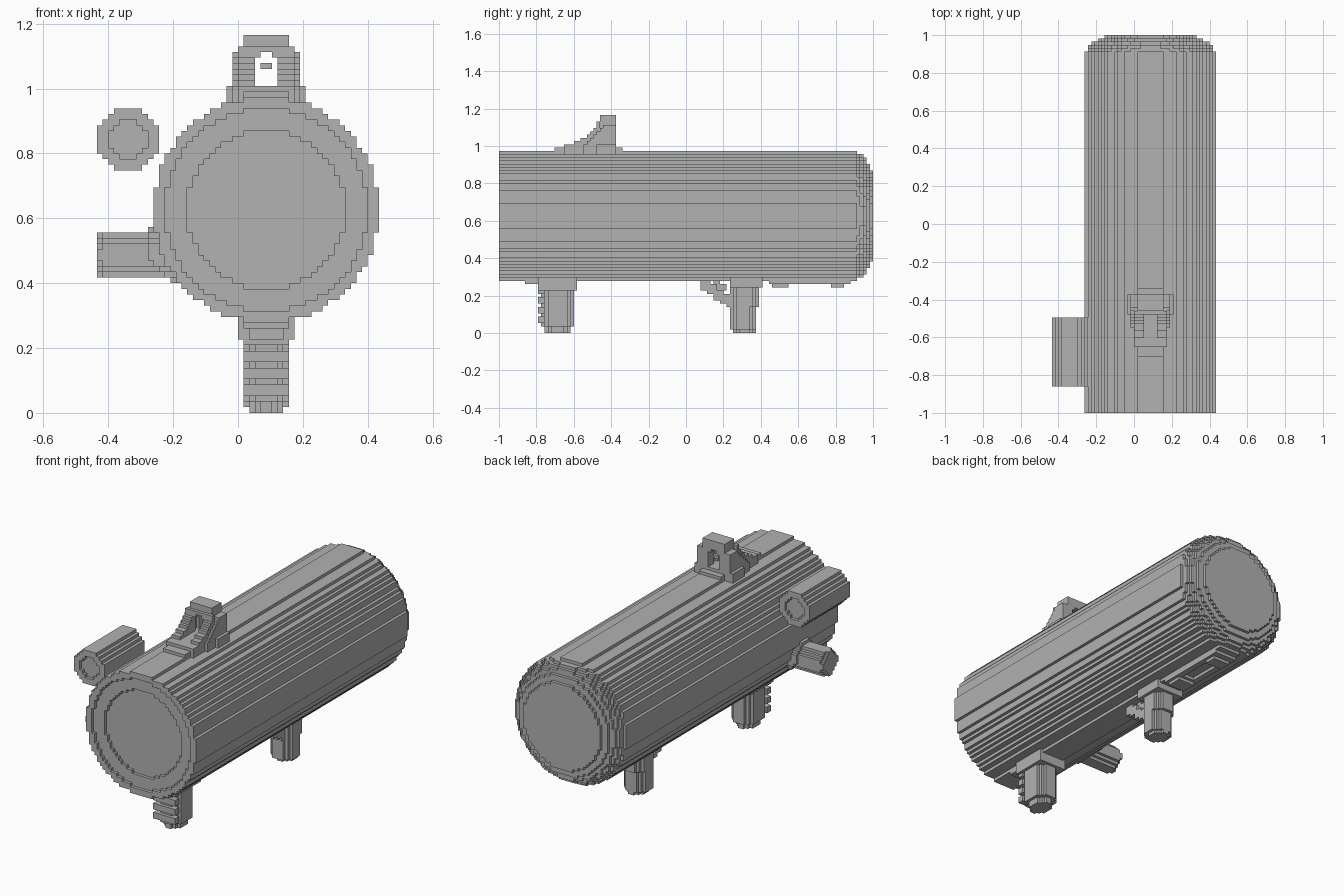
import bpy
import bmesh
from itertools import product

UNIT = 2 / 115      # edge length of one block
HALF = 57.5         # blocks from the front end to the middle
MID = 5             # block column of the barrel axis
AXIS = 36           # block height of the barrel axis

if "Cube" in bpy.data.objects:
    bpy.data.objects.remove(bpy.data.objects["Cube"])

grey = bpy.data.materials.new("plain_grey")
grey.use_nodes = True
tone = (0.445, 0.445, 0.445, 1)
grey.diffuse_color = tone
grey.node_tree.nodes["Principled BSDF"].inputs["Base Color"].default_value = tone


def box(x, y, z):
    """Blocks inside three half-open ranges."""
    return set(product(range(*x), range(*y), range(*z)))


def wide(half, y, z):
    """Box mirrored about the barrel axis."""
    return box((MID - half, MID + half), y, z)


def disc(cx, cz, radius, y):
    """Stepped disc or cylinder running along y."""
    lo, hi = int(-radius - 2), int(radius + 2)
    cells = set()
    for i, j in product(range(int(cx) + lo, int(cx) + hi), range(int(cz) + lo, int(cz) + hi)):
        if (i + .5 - cx) ** 2 + (j + .5 - cz) ** 2 <= radius ** 2:
            cells |= {(i, k, j) for k in range(*y)}
    return cells


def column(half, y, z, cut):
    """Upright post with its corners cut off."""
    mx, my = half - .5, (y[1] - y[0] - 1) / 2
    cy = (y[0] + y[1] - 1) / 2
    return {c for c in wide(half, y, z)
            if mx - abs(c[0] + .5 - MID) + my - abs(c[1] - cy) >= cut}


def build(name, cells):
    """Skin the blocks with their exposed sides and merge flat areas."""
    bm = bmesh.new()
    verts = {}

    def corner(p):
        if p not in verts:
            verts[p] = bm.verts.new((p[0] * UNIT, (p[1] - HALF) * UNIT, p[2] * UNIT))
        return verts[p]

    for c in cells:
        for a, s in product(range(3), (0, 1)):
            near = list(c)
            near[a] += 2 * s - 1
            if tuple(near) in cells:
                continue
            b, d = (a + 1) % 3, (a + 2) % 3
            loop = []
            for u, w in ((0, 0), (1, 0), (1, 1), (0, 1)):
                p = list(c)
                p[a] += s
                p[b] += u
                p[d] += w
                loop.append(corner(tuple(p)))
            bm.faces.new(loop if s else loop[::-1])
    bmesh.ops.dissolve_limit(bm, angle_limit=0.01, verts=bm.verts[:], edges=bm.edges[:])
    mesh = bpy.data.meshes.new(name)
    bm.to_mesh(mesh)
    bm.free()
    mesh.materials.append(grey)
    obj = bpy.data.objects.new(name, mesh)
    bpy.context.collection.objects.link(obj)
    return obj


# Barrel: long stepped cylinder, dished front, rounded back
barrel = disc(MID, AXIS, 20, (0, 110))
for n, r in enumerate((19.5, 18.7, 17.7, 16.2, 14)):
    barrel |= disc(MID, AXIS, r, (110 + n, 111 + n))
barrel -= disc(MID, AXIS, 18, (0, 1))
barrel -= disc(MID, AXIS, 14, (1, 2))
build("barrel", barrel)

# Top sight: sloping cheeks, arched hood and open window
sight = set()
ramp = ((17, 57), (20, 58), (23, 59), (25, 60), (27, 61), (28, 62), (29, 63), (30, 65), (31, 67))
for (start, top), nxt in zip(ramp, ramp[1:] + ((36, 0),)):
    sight |= wide(4 if top < 58 else 5 if top < 67 else 4, (start, nxt[0]), (54, top))
for step in range(7):
    sight |= wide(6, (26 + step, 36), (54, 58 + step))
sight |= wide(7, (30, 36), (54, 58)) | wide(4, (35, 38), (54, 57))
sight -= wide(2, (20, 36), (58, 63)) | wide(1, (20, 36), (63, 64))
sight -= wide(3, (31, 33), (58, 64))
sight |= wide(1, (34, 35), (61, 62))
build("top_sight", sight)

# Side tube with shallow hollow ends
tube = disc(-19.5, 48.5, 5.5, (8, 29))
for end in (8, 28):
    lens = disc(-19.5, 48.5, 3.6, (end, end + 1))
    tube -= {c for c in lens if abs(c[0] + 19.5 - c[2] + 48.5) < 6}
build("side_tube", tube)

# Side knob: chamfered bar pointing sideways, with a collar at the barrel
knob = {c for c in box((-25, -9), (14, 22), (24, 32))
        if abs(c[1] - 17.5) + abs(c[2] - 27.5) <= (4 if c[0] == -25 else 5)}
collar = {c for c in box((-16, -8), (13, 23), (23, 33))
          if abs(c[1] - 17.5) + abs(c[2] - 27.5) <= 6 and c[0] + c[2] > 10}
build("side_knob", knob | collar)

# Front grip: ridged along its front, rounded foot, plate at the top
grip = column(4, (13, 23), (2, 20), 2) | column(3, (14, 22), (0, 2), 2)
for level in range(3, 15, 3):
    grip |= wide(4, (12, 14), (level, level + 2))
grip |= wide(4, (8, 24), (15, 19)) | wide(5, (12, 24), (13, 18))
grip -= wide(3, (12, 13), (13, 15))
build("front_grip", grip)

# Rear grip with a wider upper part
rear = column(4, (71, 79), (1, 20), 2) | column(3, (72, 79), (0, 1), 2)
rear |= column(4, (71, 80), (8, 20), 2) | wide(5, (71, 81), (14, 18))
build("rear_grip", rear)

# Curved guard and lever ahead of the rear grip
guard = set()
for step, (back, low) in enumerate(((62, 14), (64, 12), (66, 10), (68, 9), (70, 8))):
    guard |= wide(2, (back, back + 3), (low, low + 3))
guard |= wide(2, (62, 64), (13, 18))
build("guard", guard)
build("lever", wide(1, (66, 68), (14, 18)) | wide(1, (67, 70), (13, 15)))

# Thin rail under the back, with a small open middle
rail = wide(4, (83, 108), (15, 18)) | wide(3, (102, 106), (14, 16))
rail -= wide(2, (90, 101), (15, 16))
rail |= wide(3, (84, 89), (14, 15))
build("under_rail", rail)
